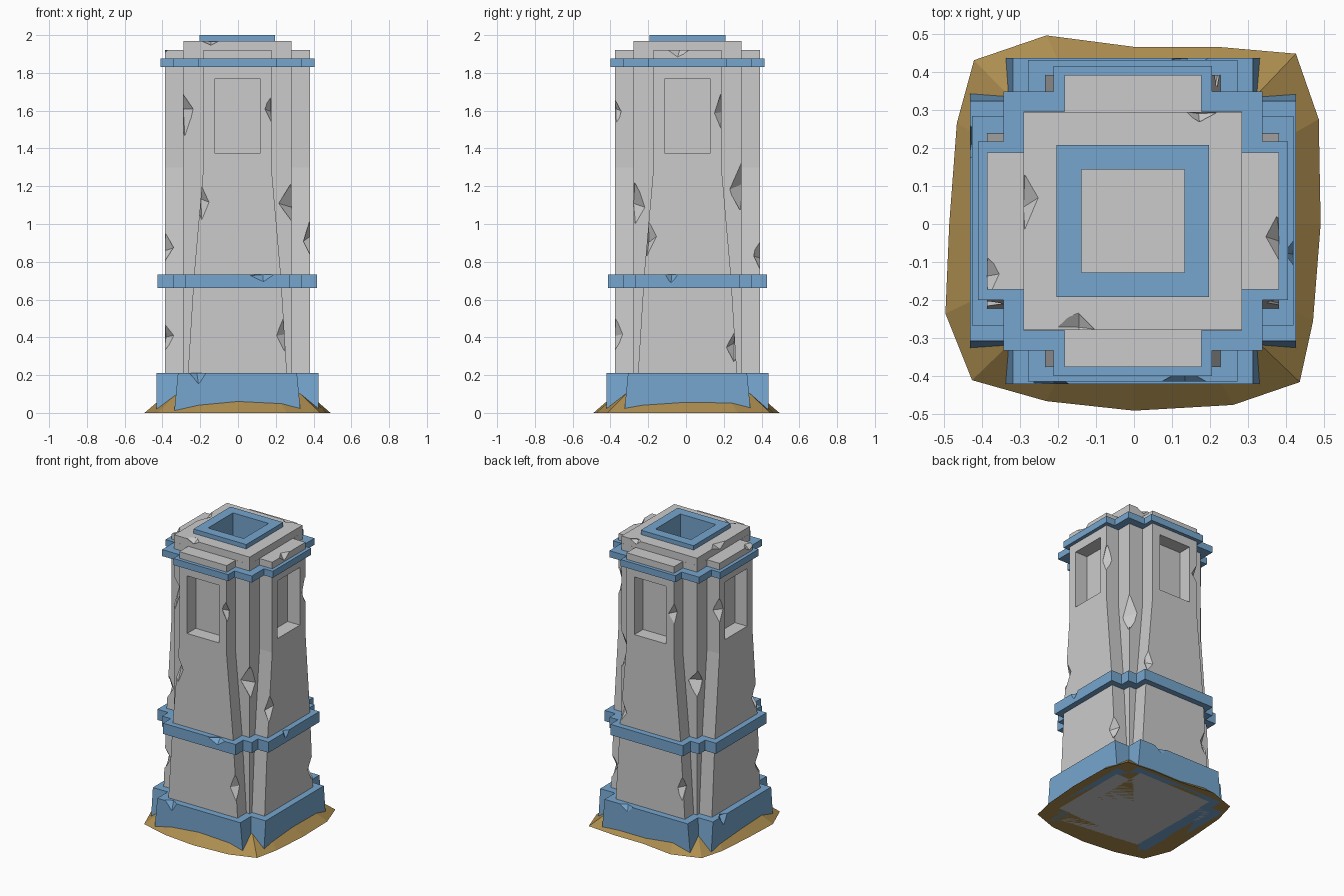
import bpy, bmesh, math, random
from mathutils import Matrix, Vector

if "Cube" in bpy.data.objects:
    bpy.data.objects.remove(bpy.data.objects["Cube"])

random.seed(4)
CX, CY = -0.003, 0.008          # the masonry sits slightly off the mound's centre


def material(name, col):
    m = bpy.data.materials.new(name)
    m.diffuse_color = (*col, 1)
    m.use_nodes = True
    m.node_tree.nodes["Principled BSDF"].inputs["Base Color"].default_value = m.diffuse_color
    return m


BLUE = material("blue_trim", (0.18, 0.38, 0.62))
EARTH = material("earth", (0.42, 0.27, 0.08))


def make(name, bm, mat=None):
    bmesh.ops.recalc_face_normals(bm, faces=bm.faces)
    me = bpy.data.meshes.new(name)
    bm.to_mesh(me)
    bm.free()
    ob = bpy.data.objects.new(name, me)
    bpy.context.collection.objects.link(ob)
    if mat:
        me.materials.append(mat)
    return ob


def loft(name, layers, mat=None):
    """Skin closed outlines (lists of 3D points), capped at both ends."""
    bm = bmesh.new()
    rings = [[bm.verts.new(p) for p in layer] for layer in layers]
    n = len(rings[0])
    for a, b in zip(rings, rings[1:]):
        for i in range(n):
            j = (i + 1) % n
            bm.faces.new((a[i], a[j], b[j], b[i]))
    bm.faces.new(rings[0])
    bm.faces.new(rings[-1])
    return make(name, bm, mat)


def plan(quarter, z):
    """Repeat a quarter outline four times about the vertical axis."""
    pts = []
    for k in range(4):
        r = Matrix.Rotation(k * math.pi / 2, 3, 'Z')
        pts += [r @ Vector((x, y, 0)) + Vector((CX, CY, z)) for x, y in quarter]
    return pts


def cross(out, w, core):
    return [(w, -out), (w, -core), (core, -core), (core, -w), (out, -w)]


def square(h):
    return [(h, -h)]


def cut(ob, *cutters):
    for c in cutters:
        m = ob.modifiers.new("cut", 'BOOLEAN')
        m.operation, m.solver, m.object = 'DIFFERENCE', 'EXACT', c
        bpy.context.view_layer.objects.active = ob
        bpy.ops.object.modifier_apply(modifier=m.name)


def chips(name, spots):
    """Faceted stone chips: jittered octahedra at (x, y, z, rx, ry, rz)."""
    bm = bmesh.new()
    for x, y, z, rx, ry, rz in spots:
        v = []
        for d in ((1, 0, 0), (0, 1, 0), (-1, 0, 0), (0, -1, 0), (0, 0, 1), (0, 0, -1)):
            j = [random.uniform(-0.2, 0.2) for _ in range(3)]
            v.append(bm.verts.new((CX + x + (d[0] + j[0]) * rx,
                                   CY + y + (d[1] + j[1]) * ry,
                                   z + (d[2] + j[2]) * rz)))
        for i in range(4):
            bm.faces.new((v[i], v[(i + 1) % 4], v[4]))
            bm.faces.new((v[(i + 1) % 4], v[i], v[5]))
    ob = make(name, bm)
    ob.hide_render = True
    return ob


# Pillar body: square core with four tapering pilasters
ARM = [(0.0, 0.278), (0.21, 0.262), (0.73, 0.23), (1.3, 0.18), (1.92, 0.18)]
body = loft("pillar_body", [plan(cross(0.383, w, 0.287), z) for z, w in ARM])
cap = loft("pillar_cap", [plan(square(0.2865), z) for z in (1.86, 1.97)])

# Trim bands, plinth and top collar
low_band = loft("middle_band", [plan(cross(0.422, 0.275, 0.34), z) for z in (0.66, 0.733)], BLUE)
top_band = loft("upper_band", [plan(cross(0.407, 0.208, 0.34), z) for z in (1.83, 1.875)], BLUE)
plinth = loft("plinth", [plan([(w, -0.428), (w, -w), (0.428, -w)], z)
                         for z, w in ((0.0, 0.335), (0.21, 0.315))], BLUE)
collar = loft("top_collar", [plan(square(0.2), z) for z in (1.77, 2.0)], BLUE)

# Cutters: top shaft, recessed windows
hole = loft("hole_cutter", [plan(square(0.135), z) for z in (1.7, 2.1)])
shaft = loft("shaft_cutter", [plan(square(0.165), z) for z in (1.78, 2.1)])
bm = bmesh.new()
for k in range(4):
    bmesh.ops.create_cube(bm, size=1, matrix=Matrix.Translation((CX, CY, 0))
                          @ Matrix.Rotation(k * math.pi / 2, 4, 'Z')
                          @ Matrix.Translation((0, -0.39, 1.572))
                          @ Matrix.Diagonal((0.24, 0.2, 0.395, 1)))
windows = make("window_cutter", bm)

# Chips on pilaster edges: (side, edge sign, height)
spots = []
for k, s, z in ((0, 1, 1.6), (0, -1, 1.12), (0, 1, 0.42), (1, 1, 1.6), (1, -1, 0.92),
                (1, 1, 0.36), (2, 1, 1.6), (2, -1, 0.83), (2, 1, 0.42),
                (3, 1, 0.87), (3, 1, 0.4), (3, -1, 1.6)):
    w = next(b[1] + (a[1] - b[1]) * (b[0] - z) / (b[0] - a[0])
             for a, b in zip(ARM, ARM[1:]) if a[0] <= z <= b[0])
    p = Matrix.Rotation(k * math.pi / 2, 3, 'Z') @ Vector((s * w, -0.383, z))
    spots.append((*p, 0.045, 0.045, 0.09))
# Chips on core corners and top rims
for sx, sy, z in ((-1, -1, 1.59), (1, -1, 1.11), (1, 1, 1.2), (-1, 1, 1.1)):
    spots.append((sx * 0.287, sy * 0.287, z, 0.065, 0.065, 0.125))
spots += [(0.383, -0.05, 1.92, 0.04, 0.06, 0.05), (-0.383, -0.14, 1.92, 0.04, 0.05, 0.04)]
body_chips = chips("body_chip_cutter", spots)
cap_chips = chips("cap_chip_cutter", [(-0.15, -0.287, 1.97, 0.05, 0.05, 0.03),
                                      (0.18, 0.287, 1.97, 0.05, 0.03, 0.04),
                                      (-0.287, 0.05, 1.97, 0.045, 0.08, 0.03)])
trim_chips = chips("trim_chip_cutter", [(0.13, -0.422, 0.735, 0.06, 0.03, 0.045),
                                        (0.422, -0.09, 0.735, 0.03, 0.04, 0.06),
                                        (-0.21, -0.428, 0.21, 0.05, 0.03, 0.06),
                                        (-0.428, 0.2, 0.21, 0.03, 0.05, 0.06),
                                        (0.15, 0.428, 0.21, 0.05, 0.03, 0.05)])

cut(body, windows, shaft, body_chips)
cut(cap, shaft, cap_chips)
cut(top_band, shaft)
cut(collar, hole)
cut(low_band, trim_chips)
cut(plinth, trim_chips)
for c in (hole, shaft, windows, body_chips, cap_chips, trim_chips):
    bpy.data.objects.remove(c, do_unlink=True)

# Earth mound around the foot
RIM = [(-0.42, 0.43), (-0.485 + 0.02, 0.265), (-0.485, 0), (-0.495, -0.235), (-0.425, -0.41),
       (-0.23, -0.465), (0, -0.49), (0.26, -0.475), (0.435, -0.415), (0.47, -0.255),
       (0.49, 0), (0.485, 0.275), (0.425, 0.447), (0.22, 0.465), (0, 0.465), (-0.23, 0.495)]
loft("earth_mound", [[(x * s, y * s, z) for x, y in RIM] for s, z in ((1, 0), (0.74, 0.11))], EARTH)
